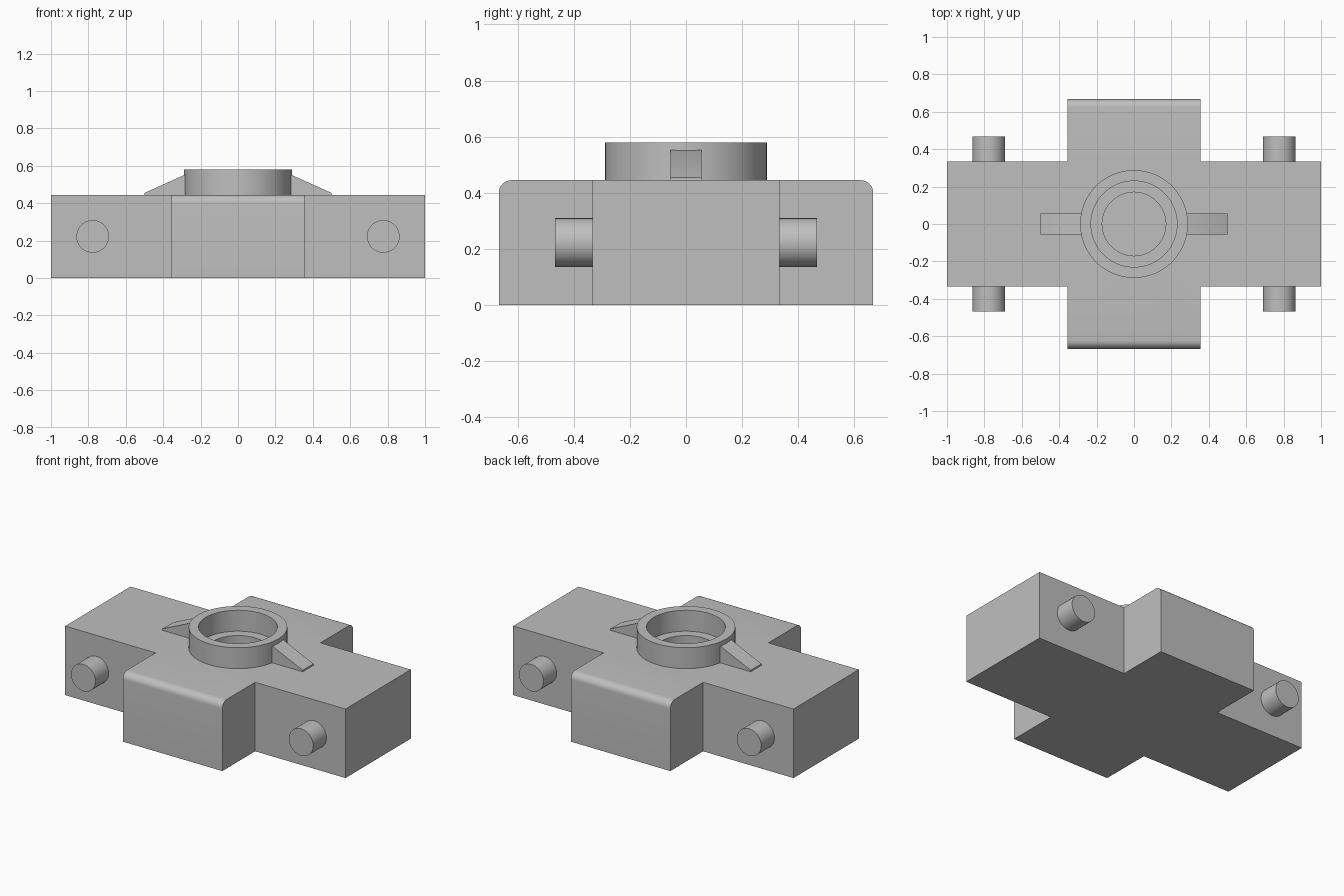
import bpy
import bmesh
import math
from mathutils import Matrix

if "Cube" in bpy.data.objects:
    bpy.data.objects.remove(bpy.data.objects["Cube"], do_unlink=True)

GREY = (0.52, 0.52, 0.52, 1)
grey = bpy.data.materials.new("plain grey")
grey.use_nodes = True
grey.diffuse_color = GREY
grey.node_tree.nodes["Principled BSDF"].inputs["Base Color"].default_value = GREY

TOP = 0.445          # height of the body
COLLAR_TOP = 0.58
HALF_Y = 0.333       # half depth of the long arm


def finish(name, bm):
    """Turn a bmesh into a named, coloured, angle-smoothed object."""
    bmesh.ops.recalc_face_normals(bm, faces=bm.faces)
    mesh = bpy.data.meshes.new(name)
    bm.to_mesh(mesh)
    bm.free()
    mesh.materials.append(grey)
    obj = bpy.data.objects.new(name, mesh)
    bpy.context.collection.objects.link(obj)
    smooth(obj)
    return obj


def smooth(obj):
    bpy.ops.object.select_all(action="DESELECT")
    obj.select_set(True)
    bpy.context.view_layer.objects.active = obj
    bpy.ops.object.shade_smooth_by_angle(angle=math.radians(30))


def prism(points, direction):
    """Extrude a closed outline along a vector."""
    bm = bmesh.new()
    face = bm.faces.new([bm.verts.new(p) for p in points])
    new = bmesh.ops.extrude_face_region(bm, geom=[face])["geom"]
    verts = [v for v in new if isinstance(v, bmesh.types.BMVert)]
    bmesh.ops.translate(bm, verts=verts, vec=direction)
    return bm


def cylinder(name, radius, length, matrix):
    bm = bmesh.new()
    bmesh.ops.create_cone(bm, cap_ends=True, segments=64, radius1=radius,
                          radius2=radius, depth=length, matrix=matrix)
    return finish(name, bm)


# Cross-shaped body with rounded upper front and back edges
a, b, c, d = 1.0, HALF_Y, 0.355, 0.667
quarter = [(a, b), (c, b), (c, d)]
outline = quarter + [(-x, y) for x, y in reversed(quarter)]
outline += [(-x, -y) for x, y in outline]
bm = prism([(x, y, 0) for x, y in outline], (0, 0, TOP))
rims = [e for e in bm.edges
        if all(v.co.z > TOP - 0.01 and abs(v.co.y) > 0.6 for v in e.verts)]
bmesh.ops.bevel(bm, geom=rims, offset=0.045, segments=8, profile=0.5,
                affect="EDGES")
body = finish("body", bm)

# Blind bore in the middle of the body
floor = 0.25
cutter = cylinder("bore_cutter", 0.17, 0.5,
                  Matrix.Translation((0, 0, floor + 0.25)))
cutter.hide_render = True
cut = body.modifiers.new("bore", "BOOLEAN")
cut.operation = "DIFFERENCE"
cut.solver = "EXACT"
cut.object = cutter
bpy.context.view_layer.objects.active = body
bpy.ops.object.modifier_apply(modifier=cut.name)
bpy.data.objects.remove(cutter, do_unlink=True)
smooth(body)

# Open collar around the bore
bm = bmesh.new()
section = [(0.23, TOP), (0.288, TOP), (0.288, COLLAR_TOP), (0.23, COLLAR_TOP)]
verts = [bm.verts.new((r, 0, z)) for r, z in section]
edges = [bm.edges.new((verts[i], verts[(i + 1) % 4])) for i in range(4)]
bmesh.ops.spin(bm, geom=verts + edges, cent=(0, 0, 0), axis=(0, 0, 1),
               angle=math.tau, steps=96, use_merge=True)
bmesh.ops.remove_doubles(bm, verts=bm.verts, dist=0.0001)
finish("collar", bm)

# Sloping pointer fins on both sides of the collar
for side, word in ((1, "left"), (-1, "right")):
    wedge = [(0.27, TOP), (0.5, TOP), (0.5, 0.455), (0.285, 0.552), (0.27, 0.552)]
    bm = prism([(side * x, -0.055, z) for x, z in wedge], (0, 0.11, 0))
    finish(word + "_fin", bm)

# Round pegs on the front and back of the long arm
for sx, wx in ((1, "left"), (-1, "right")):
    for sy, wy in ((-1, "front"), (1, "back")):
        place = Matrix.Translation((sx * 0.777, sy * (HALF_Y + 0.067), TOP / 2))
        cylinder(f"{wy}_{wx}_peg", 0.087, 0.134,
                 place @ Matrix.Rotation(math.pi / 2, 4, "X"))
